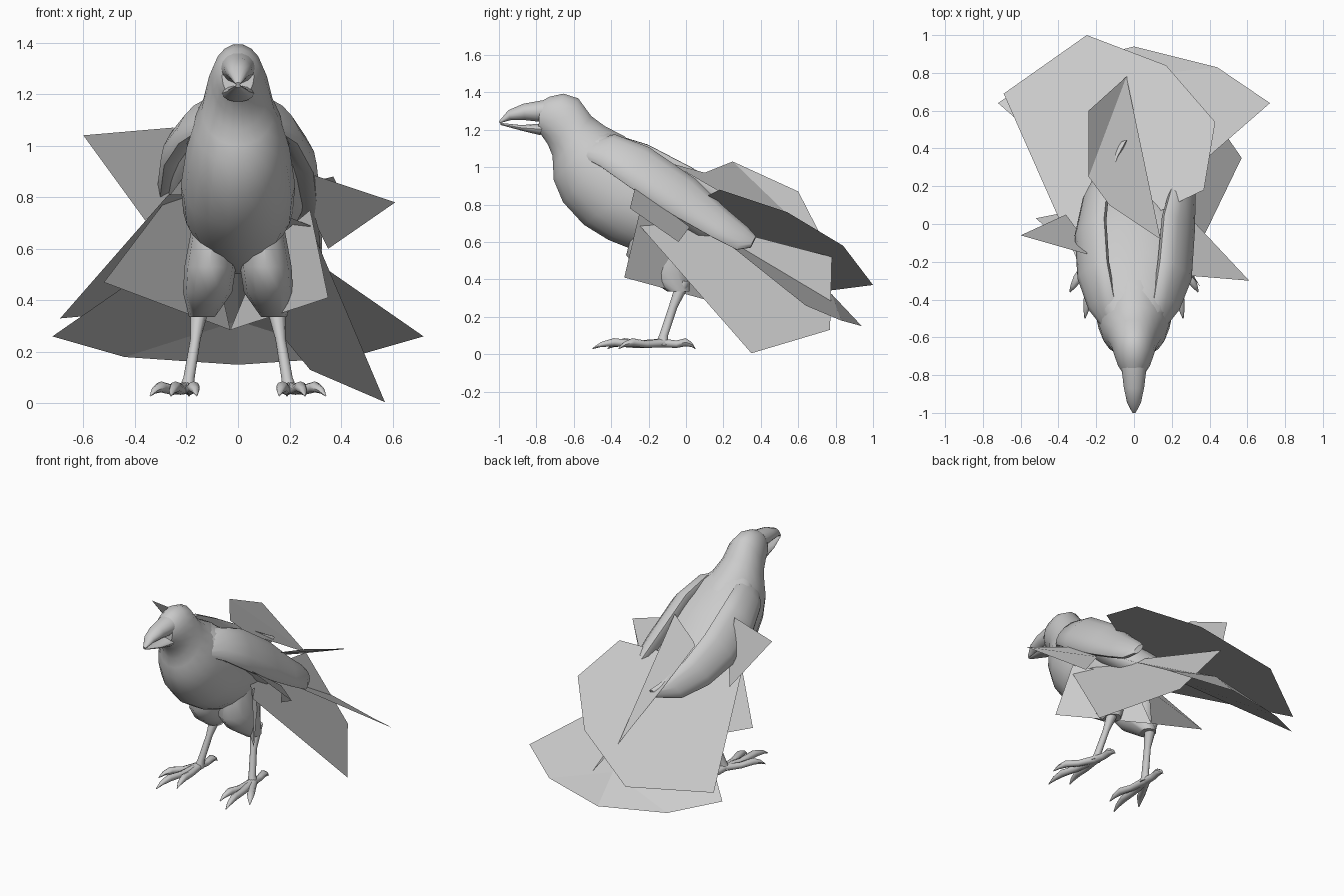
import bpy, bmesh, math
from mathutils import Vector as V

if "Cube" in bpy.data.objects:
    bpy.data.objects.remove(bpy.data.objects["Cube"])

GREY = (0.6, 0.6, 0.6, 1)
mat = bpy.data.materials.new("plain_grey")
mat.use_nodes = True
mat.diffuse_color = GREY
mat.node_tree.nodes["Principled BSDF"].inputs["Base Color"].default_value = GREY


def finish(name, bm, smooth):
    mesh = bpy.data.meshes.new(name)
    bm.to_mesh(mesh)
    bm.free()
    mesh.materials.append(mat)
    ob = bpy.data.objects.new(name, mesh)
    bpy.context.scene.collection.objects.link(ob)
    if smooth:
        bpy.ops.object.select_all(action='DESELECT')
        ob.select_set(True)
        bpy.context.view_layer.objects.active = ob
        bpy.ops.object.shade_smooth_by_angle(angle=math.radians(50))


def loft(name, rings, n=12):
    """Skin over elliptical rings, each given as centre and two half axes."""
    bm = bmesh.new()
    loops = []
    for c, u, v in rings:
        loops.append([bm.verts.new(V(c) + V(u) * math.cos(k * math.tau / n) + V(v) * math.sin(k * math.tau / n))
                      for k in range(n)])
    for a, b in zip(loops, loops[1:]):
        for k in range(n):
            bm.faces.new((a[k], a[(k + 1) % n], b[(k + 1) % n], b[k]))
    bm.faces.new(loops[0])
    bm.faces.new(loops[-1])
    bmesh.ops.recalc_face_normals(bm, faces=bm.faces)
    finish(name, bm, True)


def profile(name, rows, n=14):
    """Loft from side outline rows: top y, top z, bottom y, bottom z, half width."""
    rings = []
    for ty, tz, by, bz, w in rows:
        top, bottom = V((0, ty, tz)), V((0, by, bz))
        rings.append(((top + bottom) / 2, (w, 0, 0), (top - bottom) / 2))
    loft(name, rings, n)


def sheet(name, *faces):
    bm = bmesh.new()
    for points in faces:
        bm.faces.new([bm.verts.new(p) for p in points])
    bmesh.ops.remove_doubles(bm, verts=bm.verts, dist=.0001)
    finish(name, bm, False)


# Head and body
profile("body", [
    (-.78, 1.35, -.79, 1.185, .062), (-.73, 1.378, -.77, 1.165, .085),
    (-.655, 1.395, -.74, 1.12, .103), (-.575, 1.37, -.715, 1.06, .12),
    (-.505, 1.275, -.712, 1.0, .142), (-.43, 1.22, -.71, .93, .172),
    (-.33, 1.17, -.66, .81, .2), (-.13, 1.0, -.55, .69, .222),
    (.03, .87, -.42, .61, .212), (.15, .77, -.27, .55, .17),
    (.22, .69, -.08, .5, .12), (.25, .62, .1, .52, .05)], 18)

# Broad back joining the two wings
profile("back", [
    (-.5, 1.225, -.55, 1.0, .14), (-.35, 1.175, -.42, .95, .22),
    (-.15, 1.04, -.25, .82, .275), (0, .92, -.1, .7, .28),
    (.14, .79, .05, .6, .22), (.22, .69, .18, .56, .08)], 18)

# Beak, slightly open
profile("upper_beak", [
    (-.76, 1.36, -.77, 1.24, .066), (-.87, 1.34, -.86, 1.25, .054),
    (-.95, 1.305, -.94, 1.25, .037), (-1, 1.245, -.995, 1.235, .01)])
profile("lower_beak", [
    (-.76, 1.235, -.78, 1.17, .062), (-.88, 1.225, -.88, 1.195, .043),
    (-.995, 1.237, -.99, 1.225, .01)])

# Folded wing arms leaning inward: the left hangs lower, the right crosses the back
WINGS = {
    "left_wing": (1, [(.12, -.55, 1.1, .05), (.17, -.42, 1.09, .11), (.215, -.25, 1.0, .14),
                      (.235, 0, .835, .135), (.262, .18, .7, .1), (.275, .3, .62, .08), (.265, .36, .6, .04)]),
    "right_wing": (-1, [(.12, -.55, 1.1, .05), (.17, -.42, 1.09, .11), (.215, -.25, 1.02, .13),
                        (.23, -.02, .9, .13), (.2, .17, .81, .11), (.13, .33, .74, .08), (.06, .43, .73, .035)]),
}
for name, (s, path) in WINGS.items():
    loft(name, [((s * x, y, z), (s * .34 * r, .05 * r, .25 * r), (-s * .55 * r, .38 * r, .75 * r))
                for x, y, z, r in path])

# Thighs, shanks and toes on both sides
THIGH = [(.1, -.12, .68, .08, .16), (.108, -.14, .53, .1, .18),
         (.118, -.11, .43, .095, .13), (.14, -.04, .335, .05, .06)]
SHANK = [(.145, -.01, .39, .04, .04), (.165, -.07, .25, .02, .024),
         (.19, -.12, .1, .022, .024), (.2, -.13, .05, .032, .035)]
TOES = {"middle_toe": (.26, -.5), "outer_toe": (.34, -.36),
        "inner_toe": (.16, -.42), "back_toe": (.19, .05)}
for side, s in (("left", 1), ("right", -1)):
    for part, path in (("thigh", THIGH), ("shank", SHANK)):
        loft(f"{side}_{part}", [((s * x, y, z), (a, 0, 0), (0, b, 0)) for x, y, z, a, b in path])
    for toe, (tx, ty) in TOES.items():
        heel, tip = V((s * .2, -.12, .06)), V((s * tx, ty, .03))
        across = (tip - heel).cross(V((0, 0, 1))).normalized()
        rings = []
        for t, lift, r in ((0, 0, .026), (.4, .005, .022), (.7, .025, .024), (.88, .018, .015), (1, 0, .003)):
            c = heel.lerp(tip, t) + V((0, 0, lift))
            rings.append((c, across * r, (0, 0, r * .9)))
        loft(f"{side}_{toe}", rings, 8)

# Flat flight feather fans; the left one has an upper leaf lying over the back
sheet("left_flight_feathers", [
    (.57, .35, .005), (.28, .77, .13), (-.04, .78, .52), (.14, -.08, .745), (.28, -.25, .69)])
sheet("left_upper_feathers", [
    (-.04, .78, .52), (-.24, .6, .87), (-.24, .25, 1.03)],
    [(-.04, .78, .52), (-.24, .25, 1.03), (-.13, .1, .97), (.14, -.08, 1.02)])
sheet("right_flight_feathers", [
    (-.69, .69, .33), (-.25, 1, .37), (.17, .84, .58), (.43, .54, .76),
    (.37, .18, .88), (.12, .06, .82), (-.27, -.26, .81)])

# Short outer feathers
sheet("left_outer_feather", [(.61, -.3, .78), (.35, -.04, .6), (.31, .02, .68), (.25, -.27, .9)])
sheet("right_outer_feather", [(-.6, -.06, 1.04), (-.36, .05, .71), (-.25, -.1, .8), (-.25, -.16, 1.07)])

# Inner feathers hanging behind the thighs
sheet("left_inner_feather", [(.35, -.33, .41), (.28, -.25, .75), (.1, .08, .6), (-.03, .13, .285)])
sheet("right_inner_feather", [(-.52, .03, .47), (-.21, -.24, .88), (-.1, .02, .6), (-.03, .13, .285)])

# Tail fan, ridged along the middle and drooping to the sides
ridge, end = (0, .78, .32), (0, .94, .15)
tail = []
for s in (1, -1):
    corner = (s * .44, .83, .18)
    tail += [[(0, .1, .72), (s * .1, .1, .69), (s * .72, .64, .26), corner, ridge][::s],
             [corner, end, ridge][::s]]
sheet("tail_feathers", *tail)
